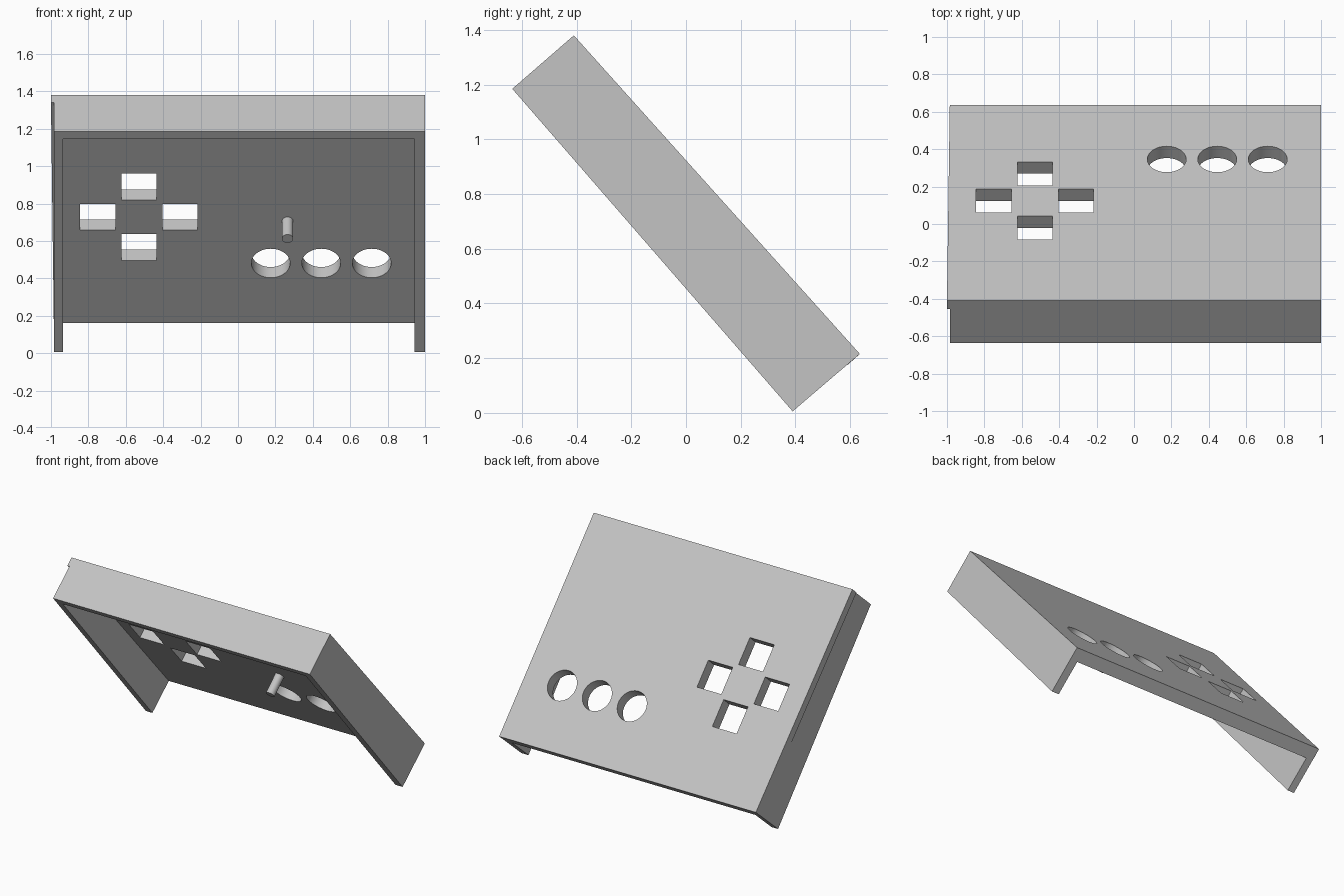
import bpy, bmesh, math
from mathutils import Matrix

cube = bpy.data.objects.get("Cube")
if cube:
    bpy.data.objects.remove(cube, do_unlink=True)

grey = bpy.data.materials.new("light_grey")
grey.use_nodes = True
colour = (0.55, 0.55, 0.55, 1)
grey.diffuse_color = colour
grey.node_tree.nodes["Principled BSDF"].inputs["Base Color"].default_value = colour

# Panel frame: x across, y down the slope, z out of the top face
TILT = -math.atan2(0.744, 0.668)
ORIGIN = (0, -0.41, 1.38)
LENGTH, THICK = 1.565, 0.085
LEFT, RIGHT = -0.985, 1.0


def finish(name, bm):
    bmesh.ops.recalc_face_normals(bm, faces=bm.faces)
    mesh = bpy.data.meshes.new(name)
    bm.to_mesh(mesh)
    bm.free()
    mesh.materials.append(grey)
    ob = bpy.data.objects.new(name, mesh)
    bpy.context.collection.objects.link(ob)
    ob.location = ORIGIN
    ob.rotation_euler = (TILT, 0, 0)
    return ob


def prism(name, points, offset):
    """Extrude a flat outline of 3D points along an offset."""
    bm = bmesh.new()
    face = bm.faces.new([bm.verts.new(p) for p in points])
    made = bmesh.ops.extrude_face_region(bm, geom=[face])["geom"]
    moved = [v for v in made if isinstance(v, bmesh.types.BMVert)]
    bmesh.ops.translate(bm, verts=moved, vec=offset)
    return finish(name, bm)


def box(name, x0, x1, y0, y1, z0, z1):
    return prism(name, [(x0, y0, z0), (x0, y1, z0), (x0, y1, z1), (x0, y0, z1)],
                 (x1 - x0, 0, 0))


def cylinder(name, x, y, z0, z1, radius, sides):
    bm = bmesh.new()
    bmesh.ops.create_cone(bm, cap_ends=True, segments=sides, radius1=radius,
                          radius2=radius, depth=z1 - z0,
                          matrix=Matrix.Translation((x, y, (z0 + z1) / 2)))
    return finish(name, bm)


# Outer body, slightly deeper at the low end
side = [(0, 0), (LENGTH, 0), (LENGTH - 0.008, -0.323), (-0.005, -0.298)]
shell = prism("tilted_cover", [(LEFT, y, z) for y, z in side], (RIGHT - LEFT, 0, 0))

# Hollow underside, open at the low end
cutters = [box("cavity_cutter", -0.935, 0.945, 0.047, 2, -1, -THICK)]

# Four square button holes in a cross
for dx, dy in ((1, 0), (-1, 0), (0, 1), (0, -1)):
    x, y, r = -0.53 + 0.22 * dx, 0.8 + 0.217 * dy, 0.094
    cutters.append(box("square_cutter", x - r, x + r, y - r, y + r, -0.2, 0.1))

# Three round button holes in a row
for i in range(3):
    cutters.append(cylinder("round_cutter", 0.175 + 0.27 * i, 1.132, -0.2, 0.1, 0.104, 48))

for cutter in cutters:
    cutter.hide_render = True
    mod = shell.modifiers.new("cut", 'BOOLEAN')
    mod.operation = 'DIFFERENCE'
    mod.solver = 'EXACT'
    mod.object = cutter

# Apply the cuts and drop the cutters
bpy.context.view_layer.update()
graph = bpy.context.evaluated_depsgraph_get()
cut_mesh = bpy.data.meshes.new_from_object(shell.evaluated_get(graph))
shell.modifiers.clear()
shell.data = cut_mesh
for cutter in cutters:
    bpy.data.objects.remove(cutter, do_unlink=True)

# Thin overhanging lip that tapers down the right edge
prism("edge_lip", [(LEFT, 0, 0), (-1, 0, 0), (LEFT, LENGTH, 0)], (0, 0, -0.06))

# Peg on the underside
peg = cylinder("inner_peg", 0.265, 0.83, -0.225, -THICK + 0.002, 0.03, 32)

for ob in (shell, peg):
    bpy.ops.object.select_all(action='DESELECT')
    ob.select_set(True)
    bpy.context.view_layer.objects.active = ob
    bpy.ops.object.shade_smooth_by_angle(angle=math.radians(30))
